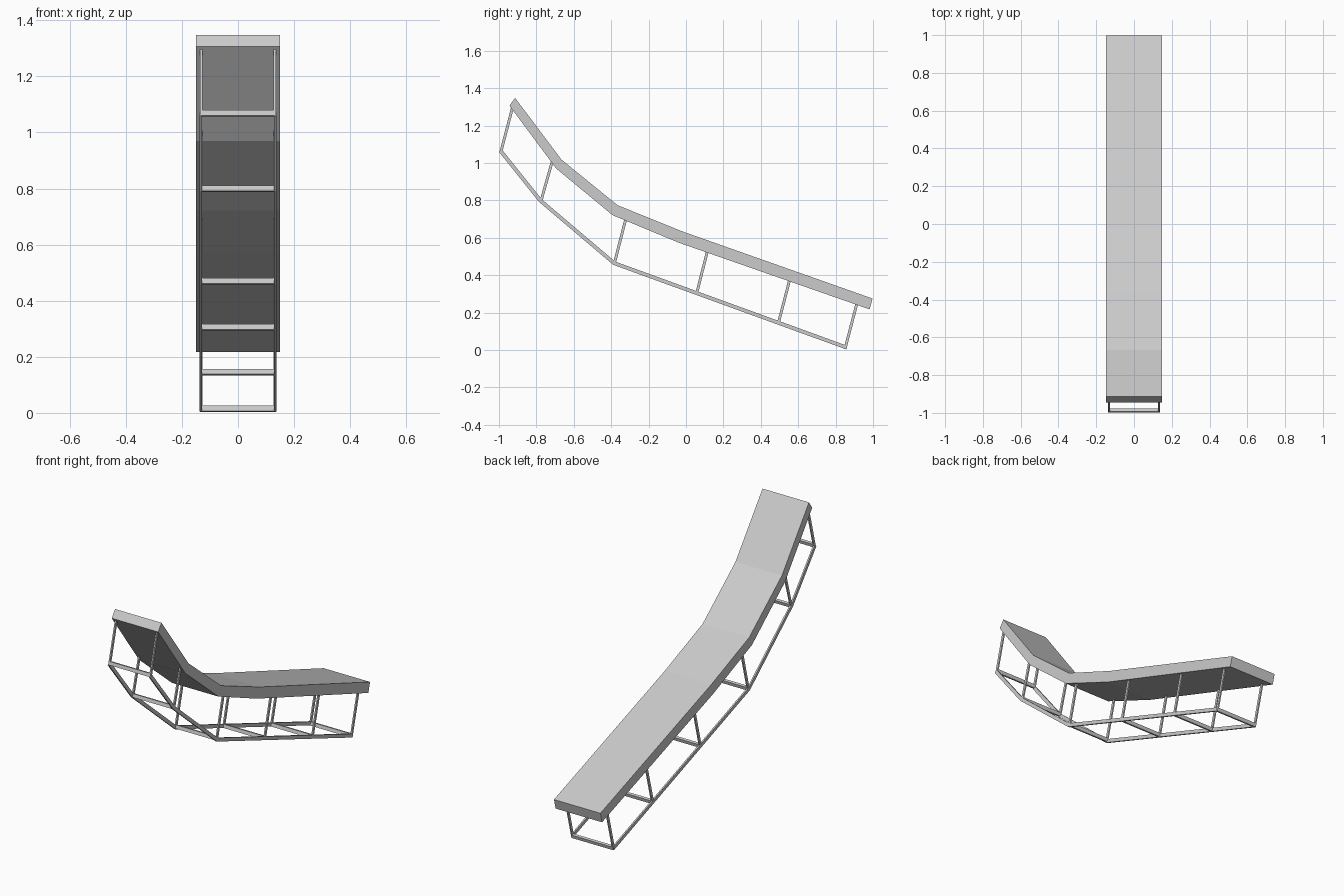
import bpy
import bmesh
from mathutils import Vector

cube = bpy.data.objects.get("Cube")
if cube:
    bpy.data.objects.remove(cube, do_unlink=True)

grey = bpy.data.materials.new("light grey")
grey.use_nodes = True
colour = (0.6, 0.6, 0.6, 1)
grey.diffuse_color = colour
grey.node_tree.nodes["Principled BSDF"].inputs["Base Color"].default_value = colour


def extrude_profile(name, outline, x0, x1):
    """Extrude a closed (y, z) outline from x0 to x1."""
    bm = bmesh.new()
    face = bm.faces.new([bm.verts.new((x0, y, z)) for y, z in outline])
    side = bmesh.ops.extrude_face_region(bm, geom=[face])
    moved = [v for v in side["geom"] if isinstance(v, bmesh.types.BMVert)]
    bmesh.ops.translate(bm, verts=moved, vec=(x1 - x0, 0, 0))
    bmesh.ops.recalc_face_normals(bm, faces=bm.faces)
    mesh = bpy.data.meshes.new(name)
    bm.to_mesh(mesh)
    bm.free()
    mesh.materials.append(grey)
    obj = bpy.data.objects.new(name, mesh)
    bpy.context.collection.objects.link(obj)
    return obj


def ribbon(path, width):
    """Outline of constant width around a (y, z) path, with mitred bends."""
    pts = [Vector(p) for p in path]
    dirs = [(b - a).normalized() for a, b in zip(pts, pts[1:])]
    upper, lower = [], []
    for i, p in enumerate(pts):
        d0, d1 = dirs[max(i - 1, 0)], dirs[min(i, len(dirs) - 1)]
        n0, n1 = Vector((-d0.y, d0.x)), Vector((-d1.y, d1.x))
        n = (n0 + n1).normalized()
        off = n * (width / 2 / n.dot(n1))
        upper.append(p + off)
        lower.append(p - off)
    return upper + lower[::-1]


# Bent lounging pad
top = [(-0.914, 1.348), (-0.666, 1.018), (-0.366, 0.774), (-0.02, 0.634), (0.997, 0.275)]
under = [(-0.944, 1.306), (-0.694, 0.97), (-0.393, 0.721), (-0.04, 0.574), (0.982, 0.217)]
extrude_profile("pad", top + under[::-1], -0.149, 0.149)

# Bent lower rails, one on each side
rail = [(-0.991, 1.064), (-0.778, 0.798), (-0.384, 0.464), (0.853, 0.015)]
for side, s in (("left", 1), ("right", -1)):
    extrude_profile(side + "_rail", ribbon(rail, 0.02), s * 0.128, s * 0.137)

# Leaning posts in pairs, each pair joined by a crossbar at its foot
feet = [(-0.99, 1.058), (-0.777, 0.79), (-0.384, 0.459),
        (0.055, 0.295), (0.492, 0.136), (0.85, 0.005)]
tops = [(-0.928, 1.295), (-0.716, 1.005), (-0.322, 0.7),
        (0.114, 0.526), (0.554, 0.374), (0.914, 0.25)]
for i, (foot, head) in enumerate(zip(feet, tops), 1):
    for side, s in (("left", 1), ("right", -1)):
        extrude_profile(f"{side}_post_{i}", ribbon([foot, head], 0.015), s * 0.127, s * 0.135)
    lean = (Vector(head) - Vector(foot)).normalized()
    bar_end = Vector(foot) + lean * 0.02
    extrude_profile(f"crossbar_{i}", ribbon([foot, bar_end], 0.015), -0.13, 0.13)
